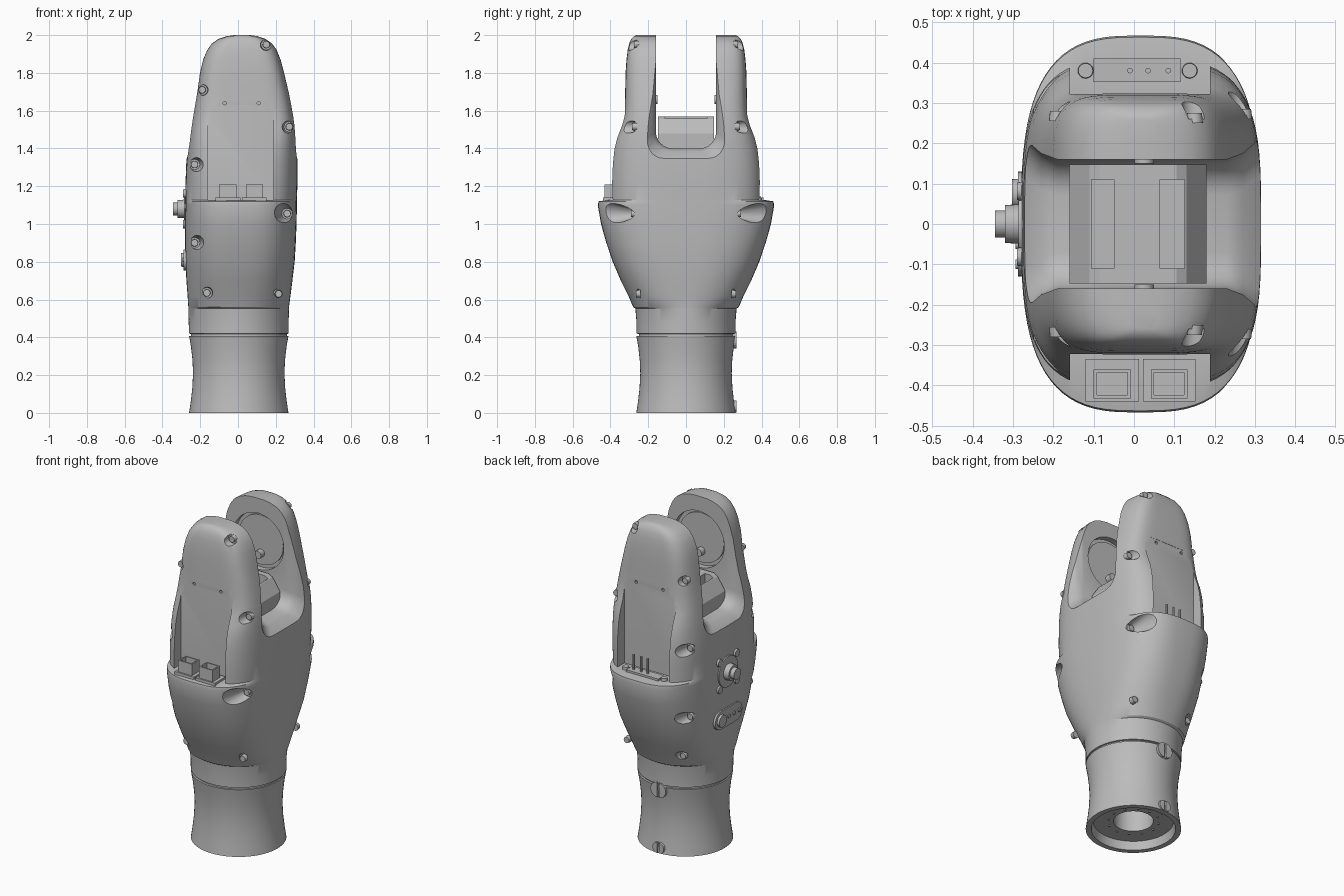
import bpy, bmesh, math
from mathutils import Matrix, Vector

if "Cube" in bpy.data.objects:
    bpy.data.objects.remove(bpy.data.objects["Cube"])

grey = bpy.data.materials.new("light grey plastic")
grey.use_nodes = True
grey.diffuse_color = (0.5, 0.5, 0.5, 1)
grey.node_tree.nodes["Principled BSDF"].inputs["Base Color"].default_value = grey.diffuse_color


def finish(name, bm):
    bmesh.ops.recalc_face_normals(bm, faces=bm.faces)
    me = bpy.data.meshes.new(name)
    bm.to_mesh(me)
    bm.free()
    me.materials.append(grey)
    ob = bpy.data.objects.new(name, me)
    bpy.context.collection.objects.link(ob)
    return ob


def smooth(ob, angle=35):
    bpy.ops.object.select_all(action='DESELECT')
    ob.select_set(True)
    bpy.context.view_layer.objects.active = ob
    bpy.ops.object.shade_smooth_by_angle(angle=math.radians(angle))


def add_loft(bm, rings, closed=False):
    loops = [[bm.verts.new(p) for p in ring] for ring in rings]
    n = len(loops[0])
    for a, b in zip(loops, loops[1:] + (loops[:1] if closed else [])):
        for i in range(n):
            j = (i + 1) % n
            bm.faces.new((a[i], a[j], b[j], b[i]))
    if not closed:
        bm.faces.new(loops[0])
        bm.faces.new(loops[-1])


def add_cone(bm, start, direction, length, r1, r2, segs=24):
    d = Vector(direction).normalized()
    m = Matrix.Translation(Vector(start) + d * length / 2) @ d.to_track_quat('Z', 'Y').to_matrix().to_4x4()
    bmesh.ops.create_cone(bm, cap_ends=True, segments=segs, radius1=r1, radius2=r2, depth=length, matrix=m)


def add_box(bm, lo, hi, bevel=0):
    lo, hi = Vector(lo), Vector(hi)
    m = Matrix.Translation((lo + hi) / 2) @ Matrix.Diagonal((hi - lo).to_4d())
    verts = bmesh.ops.create_cube(bm, size=1, matrix=m)["verts"]
    if bevel:
        edges = list({e for v in verts for e in v.link_edges})
        bmesh.ops.bevel(bm, geom=edges, offset=bevel, segments=3, affect='EDGES', profile=0.5)


def cut(target, bm):
    tool = finish("cutter", bm)
    mod = target.modifiers.new("cut", 'BOOLEAN')
    mod.object, mod.operation, mod.solver = tool, 'DIFFERENCE', 'EXACT'
    bpy.context.view_layer.objects.active = target
    bpy.ops.object.modifier_apply(modifier=mod.name)
    bpy.data.objects.remove(tool)


def ybox(bm, s, x0, x1, y0, y1, z0, z1, bevel=0):
    a, b = sorted((s * y0, s * y1))
    add_box(bm, (x0, a, z0), (x1, b, z1), bevel)


# Main housing: z, left edge, right edge, half depth, roundness of section
sections = [
    (.39, -.25, .26, .25, 2), (.418, -.25, .26, .25, 2), (.42, -.26, .268, .262, 2),
    (.48, -.261, .268, .262, 2), (.552, -.263, .27, .268, 2.1), (.56, -.263, .27, .28, 2.2),
    (.62, -.267, .278, .305, 2.35), (.7, -.273, .288, .345, 2.5), (.8, -.279, .3, .388, 2.7),
    (.9, -.281, .306, .422, 2.8), (1, -.281, .31, .45, 2.9), (1.1, -.28, .312, .467, 3),
    (1.12, -.28, .312, .463, 3), (1.128, -.28, .312, .41, 3.3), (1.22, -.278, .315, .41, 3.4),
    (1.32, -.274, .315, .404, 3.5), (1.4, -.266, .313, .392, 3.7), (1.46, -.258, .31, .373, 4),
    (1.52, -.249, .305, .346, 4.4), (1.57, -.24, .297, .331, 4.8), (1.63, -.229, .285, .325, 5),
    (1.7, -.217, .27, .322, 5), (1.8, -.203, .246, .32, 5), (1.87, -.186, .227, .315, 5),
    (1.92, -.165, .207, .309, 5), (1.955, -.14, .182, .301, 5), (1.98, -.105, .147, .29, 5),
    (1.994, -.062, .105, .276, 5), (2, -.02, .065, .262, 5)]


def superellipse(z, x0, x1, ry, n, count=80):
    ring = []
    for k in range(count):
        t = 2 * math.pi * k / count
        c, s = math.cos(t), math.sin(t)
        px = math.copysign(abs(c) ** (2 / n), c)
        py = math.copysign(abs(s) ** (2 / n), s)
        ring.append(((x0 + x1) / 2 + px * (x1 - x0) / 2, py * ry, z))
    return ring


bm = bmesh.new()
add_loft(bm, [superellipse(*s) for s in sections])
housing = finish("housing", bm)

# Fork slot with rounded floor, flared at both open sides
bm = bmesh.new()
rings = []
for x, flare in ((-.4, .14), (-.27, .05), (-.23, .015), (-.19, 0),
                 (.23, 0), (.27, .015), (.31, .05), (.44, .14)):
    half, floor, r = .16 + flare, 1.4 - flare, .09
    ring = [(x, half, 2.2), (x, half, floor + r)]
    ring += [(x, half - r + r * math.cos(a), floor + r - r * math.sin(a))
             for a in (math.pi / 12 * k for k in range(1, 7))]
    rings.append(ring + [(x, -y, z) for x, y, z in reversed(ring)])
add_loft(bm, rings)
cut(housing, bm)

# Recessed pockets on both outer faces
bm = bmesh.new()
for s in (-1, 1):
    ybox(bm, s, -.158, .188, .322, .6, 1.128, 1.66)
cut(housing, bm)
bm = bmesh.new()
for s in (-1, 1):
    for x in (-.07, .11):
        add_cone(bm, (x, s * .3, 1.64), (0, s, 0), .1, .009, .009, 12)
cut(housing, bm)

# Round recesses on the inner faces of the fork
bm = bmesh.new()
for s in (-1, 1):
    add_cone(bm, (.025, s * .12, 1.74), (0, s, 0), .075, .17, .17, 48)
cut(housing, bm)

# Flared screw wells, and a screw in each
wells = [(.15, 1.95, .26, .035), (-.19, 1.71, .265, .035), (.272, 1.515, .27, .05),
         (-.23, 1.315, .275, .05), (.26, 1.055, .275, .062), (-.23, .9, .275, .055),
         (-.165, .635, .25, .035), (.215, .63, .25, .035)]
bm, screws = bmesh.new(), bmesh.new()
for s in (-1, 1):
    for x, z, y, r in wells:
        add_cone(bm, (x, s * y, z), (0, s, 0), .22, .028, r * 1.4)
        add_cone(screws, (x, s * (y - .01), z), (0, s, 0), .025, .021, .018, 16)
cut(housing, bm)
smooth(housing, 30)
smooth(finish("screws", screws))

# Discs and pegs in the fork recesses
bm = bmesh.new()
for s in (-1, 1):
    add_cone(bm, (.025, s * .2, 1.74), (0, -s, 0), .015, .15, .15, 48)
    add_cone(bm, (.025, s * .2, 1.66), (0, -s, 0), .05, .024, .024, 16)
smooth(finish("pivot_discs", bm))

# Turned neck, hollow underneath
profile = [(.11, .3), (.11, .05), (.222, .05), (.232, 0), (.263, 0), (.254, .06), (.246, .13),
           (.242, .21), (.245, .28), (.253, .35), (.263, .408), (.11, .408)]
bm = bmesh.new()
add_loft(bm, [[(.004 + r * math.cos(a), r * math.sin(a), z) for r, z in profile]
              for a in (2 * math.pi * k / 64 for k in range(64))], closed=True)
smooth(finish("neck", bm))
bm = bmesh.new()
add_cone(bm, (.004, 0, .25), (0, 0, 1), .1, .12, .12, 32)
for k in range(12):
    a = math.pi * k / 6
    add_cone(bm, (.004 + .14 * math.cos(a), .14 * math.sin(a), .044), (0, 0, 1), .01, .006, .006, 8)
finish("neck_core", bm)

# Split latch bosses on the back of the neck
bm = bmesh.new()
for z, r in ((.385, .045), (.033, .032)):
    for side in (-1, 1):
        verts = [(side * .006, z - r)] + [
            (side * (.006 + r * math.cos(a)), z + r * math.sin(a))
            for a in (math.pi * k / 10 - math.pi / 2 for k in range(1, 10))] + [(side * .006, z + r)]
        add_loft(bm, [[(x, y, h) for x, h in verts] for y in (.22, .268)])
finish("latch_bosses", bm)

# Saddle block in the fork with two windows
outline = [(-.16, 1.36), (-.16, 1.48), (-.11, 1.555), (-.085, 1.57),
           (.105, 1.57), (.13, 1.555), (.18, 1.48), (.18, 1.36)]
bm = bmesh.new()
add_loft(bm, [[(x, y, z) for x, z in outline] for y in (-.147, .147)])
saddle = finish("saddle_block", bm)
bm = bmesh.new()
for x0, x1 in ((-.105, -.05), (.065, .125)):
    add_box(bm, (x0, -.11, 1.5), (x1, .11, 1.7))
cut(saddle, bm)

# Front sockets: open boxes on a base plate
bm = bmesh.new()
for x0, x1 in ((-.1, -.008), (.042, .132)):
    add_box(bm, (x0 - .02, -.44, 1.12), (x1 + .02, -.335, 1.14))
    for a, b in ((x0, x0 + .008), (x1 - .008, x1)):
        add_box(bm, (a, -.432, 1.13), (b, -.36, 1.21))
    for a, b in ((-.432, -.424), (-.368, -.36)):
        add_box(bm, (x0, a, 1.13), (x1, b, 1.21))
finish("front_sockets", bm)

# Back terminal strip with pins and screws
bm = bmesh.new()
add_box(bm, (-.1, .352, 1.12), (.115, .41, 1.14))
for x in (-.01, .035, .085):
    add_cone(bm, (x, .38, 1.13), (0, 0, 1), .1, .007, .007, 10)
for x in (-.12, .138):
    add_cone(bm, (x, .38, 1.12), (0, 0, 1), .025, .02, .018, 20)
finish("back_terminals", bm)

# Side connector: lobed flange, ring and screws
bm = bmesh.new()
add_cone(bm, (-.26, 0, 1.08), (-1, 0, 0), .026, .095, .092, 40)
add_cone(bm, (-.26, 0, 1.08), (-1, 0, 0), .06, .05, .047, 32)
for k in range(4):
    a = math.pi / 4 + k * math.pi / 2
    add_cone(bm, (-.25, .115 * math.cos(a), 1.08 + .115 * math.sin(a)), (-1, 0, 0), .04, .026, .022, 16)
connector = finish("side_connector", bm)
bm = bmesh.new()
add_cone(bm, (-.285, 0, 1.08), (-1, 0, 0), .06, .034, .034, 32)
cut(connector, bm)
smooth(connector)

# Side control plate with a round button
bm = bmesh.new()
ends = [(s * .075 + .055 * math.sin(a) * s, .81 + .055 * math.cos(a) * s)
        for s in (1, -1) for a in (math.pi * k / 10 for k in range(11))]
add_loft(bm, [[(x, y, z) for y, z in ends] for x in (-.24, -.288)])
add_cone(bm, (-.25, .075, .81), (-1, 0, 0), .052, .04, .036, 28)
for y in (0, -.05, -.1):
    add_cone(bm, (-.25, y, .81), (-1, 0, 0), .044, .012, .012, 12)
smooth(finish("side_controls", bm))
